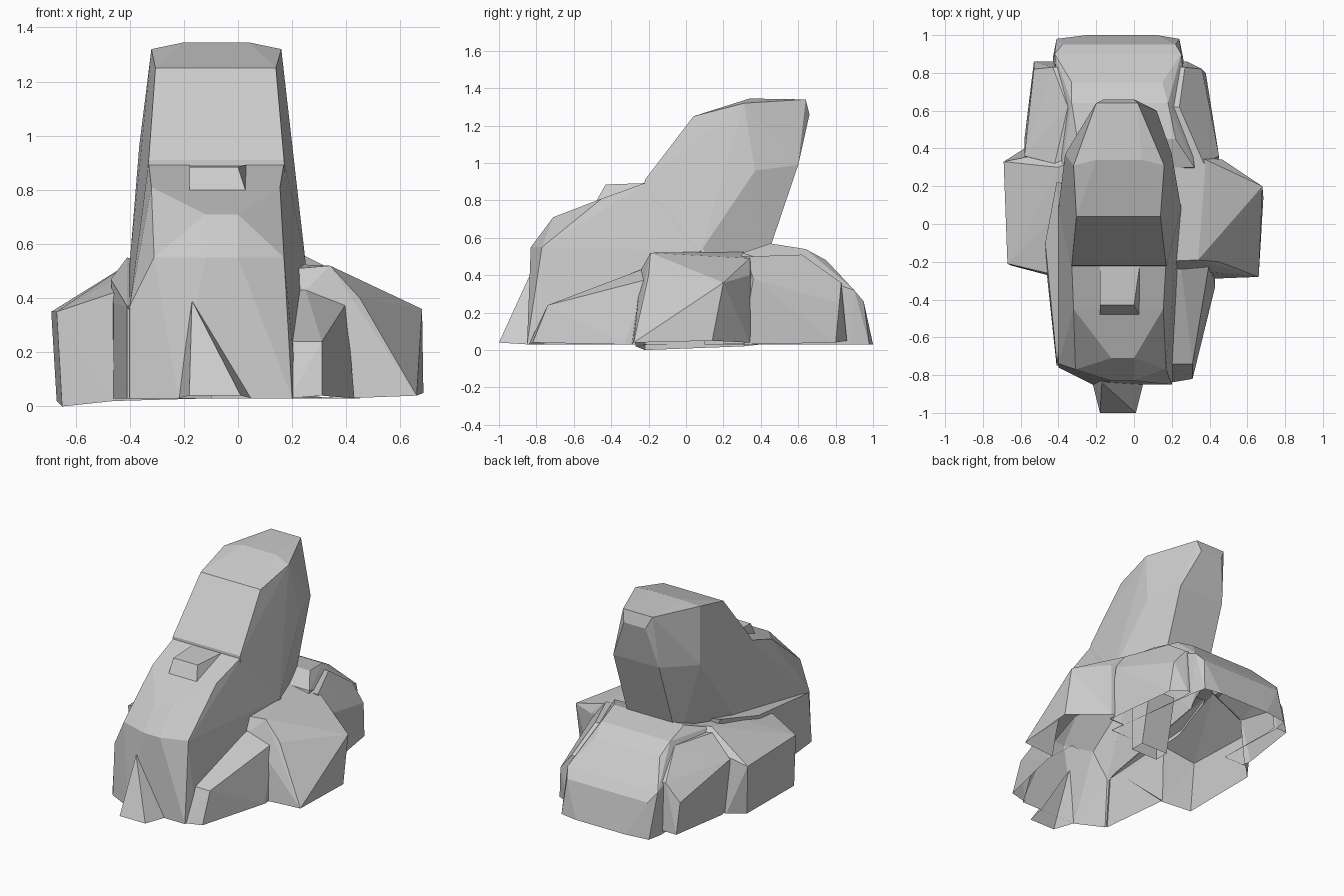
import bpy, bmesh

B = 0.03  # ground level of most rock feet


def hull(name, pts):
    """Faceted rock chunk: convex hull of a few corner points."""
    bm = bmesh.new()
    for p in pts:
        bm.verts.new(p)
    res = bmesh.ops.convex_hull(bm, input=bm.verts)
    junk = [v for v in bm.verts if not v.link_faces]
    bmesh.ops.delete(bm, geom=junk, context='VERTS')
    bmesh.ops.recalc_face_normals(bm, faces=bm.faces)
    me = bpy.data.meshes.new(name)
    bm.to_mesh(me)
    bm.free()
    ob = bpy.data.objects.new(name, me)
    bpy.context.collection.objects.link(ob)
    return ob


def span(rows):
    """Each row (y, z, x_left, x_right) gives a pair of corners."""
    return [(x, y, z) for y, z, a, b in rows for x in (a, b)]


# Leaning tower, overhanging at the back
tower = hull("leaning_tower", span([
    (-0.22, 0.91, -0.33, 0.17), (0.04, 1.25, -0.305, 0.14),
    (0.31, 1.32, -0.32, 0.16), (0.34, 1.345, -0.2, 0.04),
    (0.64, 1.34, -0.2, 0.02), (0.66, 1.26, -0.16, 0.0),
    (0.37, 0.96, -0.365, 0.20), (0.60, 0.99, -0.22, 0.12),
    (0.46, 0.60, -0.22, 0.12), (0.08, 0.53, -0.40, 0.25),
    (-0.25, 0.40, -0.38, 0.21), (0.40, 0.40, -0.22, 0.12)]))

# Stepped front body
front = hull("front_body", span([
    (-0.20, 0.90, -0.33, 0.17), (-0.45, 0.81, -0.32, 0.155),
    (-0.56, 0.76, -0.20, 0.07), (-0.71, 0.71, -0.12, 0.0),
    (-0.83, 0.55, -0.12, 0.0), (-0.77, 0.55, -0.31, 0.17),
    (-0.74, 0.37, -0.40, 0.18), (-0.85, B, -0.22, 0.20),
    (-0.76, B, -0.40, 0.22), (0.10, B, -0.40, 0.25),
    (0.10, 0.53, -0.40, 0.25)]))
brow = hull("front_step", span([
    (-0.43, 0.885, -0.18, 0.0), (-0.15, 0.895, -0.18, 0.04),
    (-0.50, 0.76, -0.18, 0.04), (-0.15, 0.7, -0.18, 0.06)]))
spur = hull("front_spur", [(-0.17, -0.84, 0.39), (-0.18, -1, 0.04), (0.01, -1, 0.04),
                           (-0.22, -0.84, B), (0.05, -0.84, B),
                           (-0.17, -0.7, 0.39), (0, -0.7, B)])

# Right side: buttress with shelf, and the flank leading to the front
right = hull("right_buttress", [
    (0.68, 0.20, 0.36), (0.685, 0.14, 0.05), (0.66, -0.28, 0.04),
    (0.45, -0.20, 0.40), (0.47, 0.34, 0.40), (0.47, 0.34, 0.04),
    (0.34, -0.19, 0.52), (0.38, 0.34, 0.49), (0.25, -0.24, 0.43),
    (0.40, -0.29, B), (0.1, -0.2, 0.5), (0.1, 0.4, 0.53), (0.1, 0.34, B), (0.1, -0.24, B)])
flank = hull("right_flank", [
    (0.31, -0.74, 0.24), (0.31, -0.82, 0.04), (0.19, -0.84, B),
    (0.43, -0.33, B), (0.25, -0.24, 0.43), (0.40, -0.20, 0.38),
    (0.1, -0.74, 0.24), (0.1, -0.2, B), (0.1, -0.2, 0.43), (0.42, -0.1, B)])

# Left side: buttress and thin ledge
left = hull("left_buttress", [
    (-0.69, 0.33, 0.35), (-0.67, -0.21, 0.35), (-0.67, 0.31, 0.02),
    (-0.65, -0.22, 0.0), (-0.46, -0.27, 0.02), (-0.46, -0.26, 0.42),
    (-0.44, 0.02, 0.48), (-0.40, 0.30, 0.53), (-0.58, 0.40, B),
    (-0.1, 0.45, 0.53), (-0.1, 0.4, B), (-0.1, -0.2, 0.45), (-0.1, -0.2, B)])
ledge = hull("left_ledge", [
    (-0.41, 0.22, 0.55), (-0.47, -0.1, 0.47), (-0.46, -0.28, 0.38),
    (-0.41, -0.72, 0.37), (-0.41, -0.75, B), (-0.46, -0.28, B),
    (-0.36, -0.35, 0.44), (-0.2, -0.7, B), (-0.2, 0.2, 0.5), (-0.2, 0.2, B)])

# Back mound with sloping tail and lower shoulders
back = hull("back_mound", span([
    (0.45, 0.57, -0.30, 0.22), (0.64, 0.54, -0.33, 0.18),
    (0.75, 0.48, -0.33, 0.15), (0.90, 0.32, -0.42, 0.25),
    (0.95, 0.26, -0.38, 0.22), (1.00, B, -0.25, 0.12),
    (0.98, B, -0.41, 0.24), (0.88, B, -0.43, 0.26),
    (0.30, 0.52, -0.38, 0.32), (0.20, B, -0.40, 0.35)]))
shoulders = hull("back_shoulders", span([
    (0.32, 0.50, -0.42, 0.37), (0.62, 0.51, -0.35, 0.24),
    (0.83, 0.36, -0.43, 0.27), (0.82, 0.25, -0.53, 0.36),
    (0.80, 0.04, -0.52, 0.38), (0.86, 0.05, -0.53, 0.28),
    (0.45, 0.04, -0.58, 0.42), (0.36, 0.38, -0.58, 0.45),
    (0.30, B, -0.55, 0.45)]))

# Fuse the chunks into one skin
parts = [front, brow, spur, right, flank, left, ledge, back, shoulders]
for p in parts:
    m = tower.modifiers.new("fuse", 'BOOLEAN')
    m.operation, m.solver, m.object = 'UNION', 'EXACT', p
dg = bpy.context.evaluated_depsgraph_get()
mesh = bpy.data.meshes.new_from_object(tower.evaluated_get(dg))
tower.modifiers.clear()
tower.data = mesh
tower.name = "rock_outcrop"
for p in parts:
    bpy.data.objects.remove(p)

# Open underside
bm = bmesh.new()
bm.from_mesh(mesh)
under = [f for f in bm.faces if f.normal.z < -0.7 and f.calc_center_median().z < 0.12]
bmesh.ops.delete(bm, geom=under, context='FACES')
bm.to_mesh(mesh)
bm.free()
